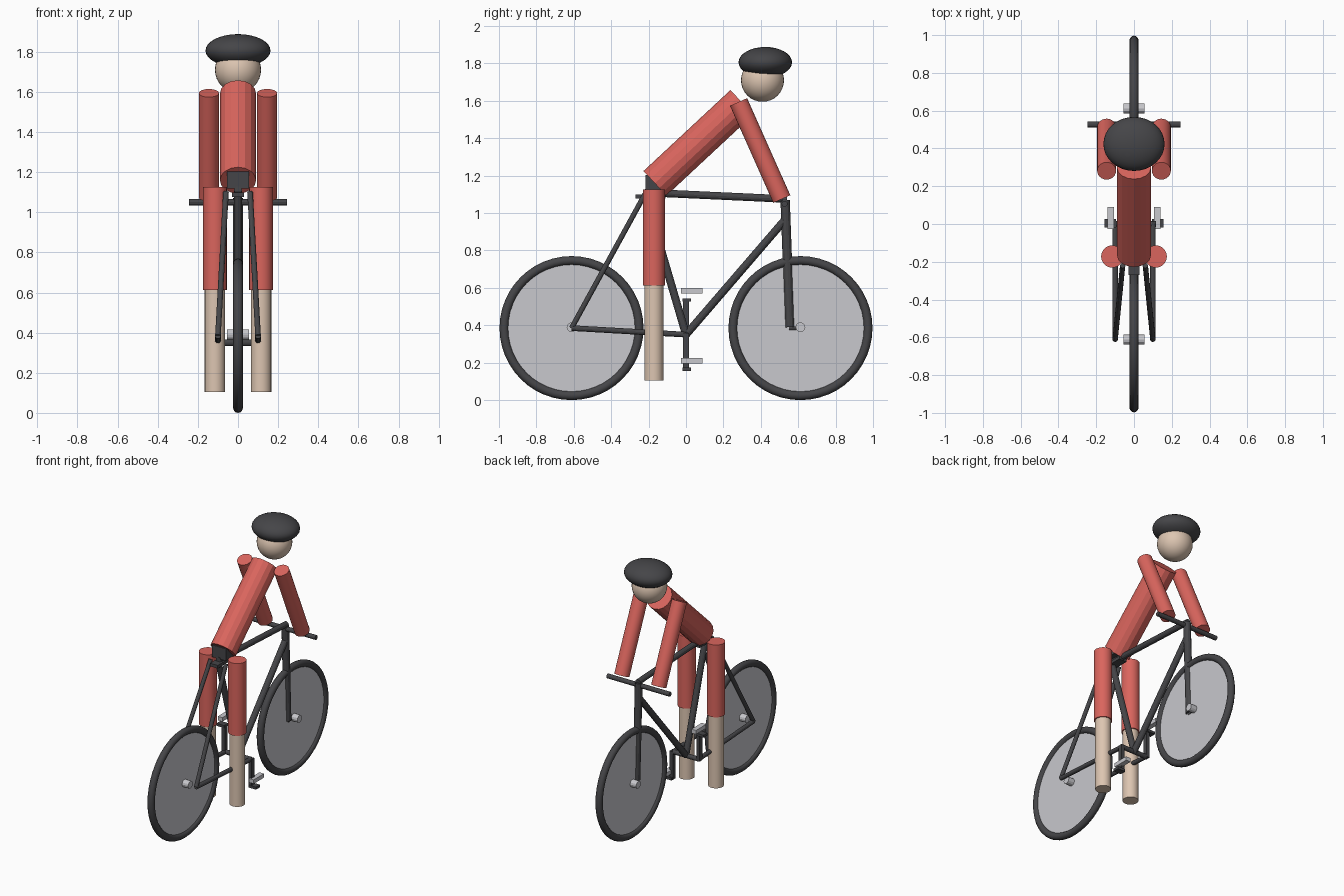
import bpy
import math
from mathutils import Vector

cube = bpy.data.objects.get("Cube")
if cube:
    bpy.data.objects.remove(cube, do_unlink=True)


def material(name, rgb):
    m = bpy.data.materials.new(name)
    m.use_nodes = True
    m.diffuse_color = (*rgb, 1)
    m.node_tree.nodes["Principled BSDF"].inputs["Base Color"].default_value = (*rgb, 1)
    return m


RED = material("red_clothing", (0.70, 0.13, 0.11))
SKIN = material("skin", (0.72, 0.56, 0.44))
DARK = material("dark_grey", (0.06, 0.06, 0.065))
METAL = material("light_grey", (0.58, 0.58, 0.61))


def finish(name, mat, smooth=False):
    obj = bpy.context.object
    obj.name = name
    obj.data.materials.append(mat)
    if smooth:
        bpy.ops.object.shade_smooth_by_angle(angle=math.radians(40))
    return obj


def rod(name, start, end, radius, mat, sides=16, smooth=False):
    """Cylinder between two points."""
    a, b = Vector(start), Vector(end)
    bpy.ops.mesh.primitive_cylinder_add(
        vertices=sides, radius=radius, depth=(b - a).length, location=(a + b) / 2,
        rotation=(b - a).to_track_quat('Z', 'Y').to_euler())
    return finish(name, mat, smooth)


def box(name, center, size, mat):
    bpy.ops.mesh.primitive_cube_add(size=1, location=center)
    bpy.context.object.scale = size
    return finish(name, mat)


def ball(name, center, radii, mat):
    bpy.ops.mesh.primitive_uv_sphere_add(segments=32, ring_count=16, location=center)
    bpy.context.object.scale = radii
    return finish(name, mat, True)


# Wheels: tyre, solid disc and hub
AXLE_Z = 0.385
for end, y in (("rear", -0.612), ("front", 0.612)):
    bpy.ops.mesh.primitive_torus_add(
        major_segments=48, minor_segments=12, major_radius=0.361, minor_radius=0.024,
        location=(0, y, AXLE_Z), rotation=(0, math.pi / 2, 0))
    finish(end + "_tyre", DARK, True)
    rod(end + "_wheel_disc", (-0.008, y, AXLE_Z), (0.008, y, AXLE_Z), 0.35, METAL, 48)
    rod(end + "_hub", (-0.055, y, AXLE_Z + 0.005), (0.055, y, AXLE_Z + 0.005), 0.026, METAL, 12)

# Frame
crank_center = (0, 0, 0.35)
rod("seat_tube", crank_center, (0, -0.22, 1.1), 0.021, DARK, 12)
rod("down_tube", crank_center, (0, 0.53, 0.965), 0.021, DARK, 12)
rod("top_tube", (0, -0.22, 1.11), (0, 0.54, 1.075), 0.02, DARK, 12)
rod("fork", (0, 0.53, 1.07), (0, 0.555, 0.39), 0.025, DARK, 12)
rod("fork_tip", (0, 0.55, AXLE_Z), (0, 0.59, AXLE_Z), 0.013, DARK, 12)
rod("handlebar", (-0.245, 0.527, 1.05), (0.245, 0.527, 1.05), 0.016, DARK, 12)
rod("crank_axle", (-0.1, 0, 0.35), (0.1, 0, 0.35), 0.016, DARK, 12)

# Saddle
box("saddle", (0, -0.163, 1.16), (0.11, 0.105, 0.085), DARK)
box("saddle_clamp", (0, -0.19, 1.088), (0.06, 0.16, 0.022), DARK)

# Paired parts
for side, s in (("left", 1), ("right", -1)):
    rod(side + "_seat_stay", (s * 0.1, -0.612, AXLE_Z), (s * 0.06, -0.22, 1.1), 0.014, DARK, 12)
    rod(side + "_chain_stay", (s * 0.1, -0.612, AXLE_Z), (s * 0.1, 0, 0.35), 0.015, DARK, 12)

    # One crank points down, the other up
    tip = 0.35 - s * 0.185
    box(side + "_crank", (s * 0.105, 0, (0.35 + tip) / 2), (0.025, 0.032, 0.2), DARK)
    box(side + "_pedal_axle", (s * 0.125, 0.003, tip), (0.06, 0.045, 0.018), DARK)
    box(side + "_pedal", (s * 0.123, 0.032, 0.21 if s > 0 else 0.585), (0.036, 0.115, 0.028), METAL)

    # Rider's limbs
    rod(side + "_thigh", (s * 0.115, -0.172, 0.612), (s * 0.115, -0.172, 1.125), 0.059, RED, 24, True)
    rod(side + "_shin", (s * 0.115, -0.172, 0.105), (s * 0.115, -0.172, 0.63), 0.051, SKIN, 24, True)
    rod(side + "_arm", (s * 0.145, 0.281, 1.594), (s * 0.145, 0.512, 1.075), 0.05, RED, 24, True)

# Rider's torso and head
rod("torso", (0, -0.166, 1.159), (0, 0.299, 1.592), 0.09, RED, 16)
ball("head", (0, 0.409, 1.71), (0.115, 0.115, 0.115), SKIN)
ball("helmet", (0, 0.424, 1.806), (0.162, 0.143, 0.082), DARK)
